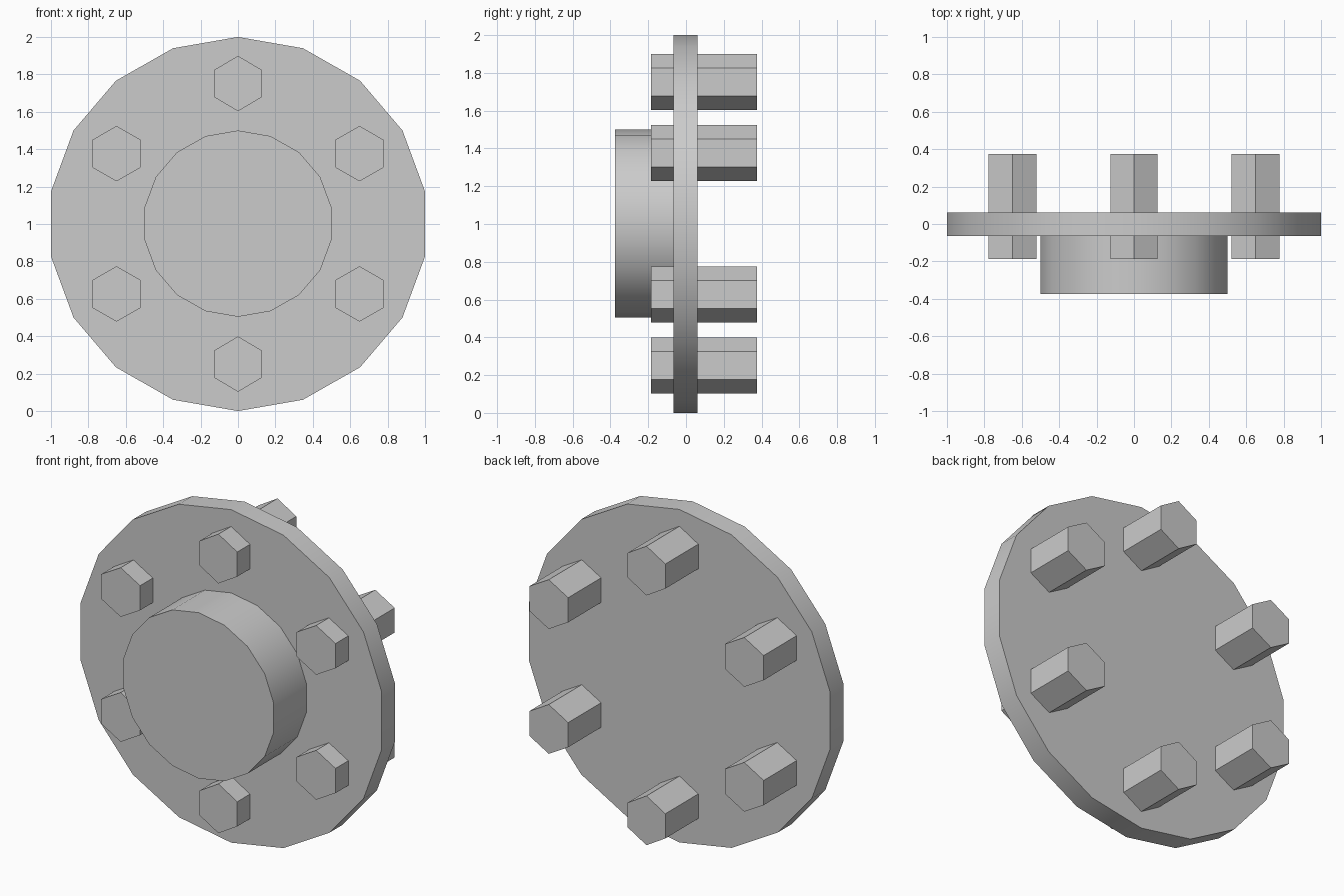
import bpy
from math import sin, cos, radians

if "Cube" in bpy.data.objects:
    bpy.data.objects.remove(bpy.data.objects["Cube"])


def prism(name, sides, rx, rz, cx, cz, y0, y1):
    """Prism along y with one vertex pointing up."""
    bpy.ops.mesh.primitive_cylinder_add(vertices=sides, radius=1, depth=1)
    ob = bpy.context.object
    ob.name = ob.data.name = name
    for v in ob.data.vertices:
        x, y, z = v.co
        v.co = (x * rx, -z * (y1 - y0), y * rz)
    ob.location = (cx, (y0 + y1) / 2, cz)
    return ob


# Flange plate and raised hub on the front
plate = prism("flange_plate", 18, 1.0154, 1.0, 0, 1.0, -0.065, 0.062)
hub = prism("hub", 18, 0.5077, 0.498, 0, 1.002, -0.375, -0.06)

# Smooth shaded rims with sharp face edges
for ob in (plate, hub):
    bpy.ops.object.select_all(action='DESELECT')
    ob.select_set(True)
    bpy.context.view_layer.objects.active = ob
    bpy.ops.object.shade_smooth_by_angle(angle=radians(30))

# Ring of six hexagonal bolts passing through the plate
for i in range(6):
    a = radians(60 * i)
    half = 0.125 if i % 3 == 0 else 0.129
    prism(f"bolt_{i + 1}", 6, half / cos(radians(30)), 0.148,
          0.75 * sin(a), 1.001 + 0.75 * cos(a), -0.186, 0.375)
